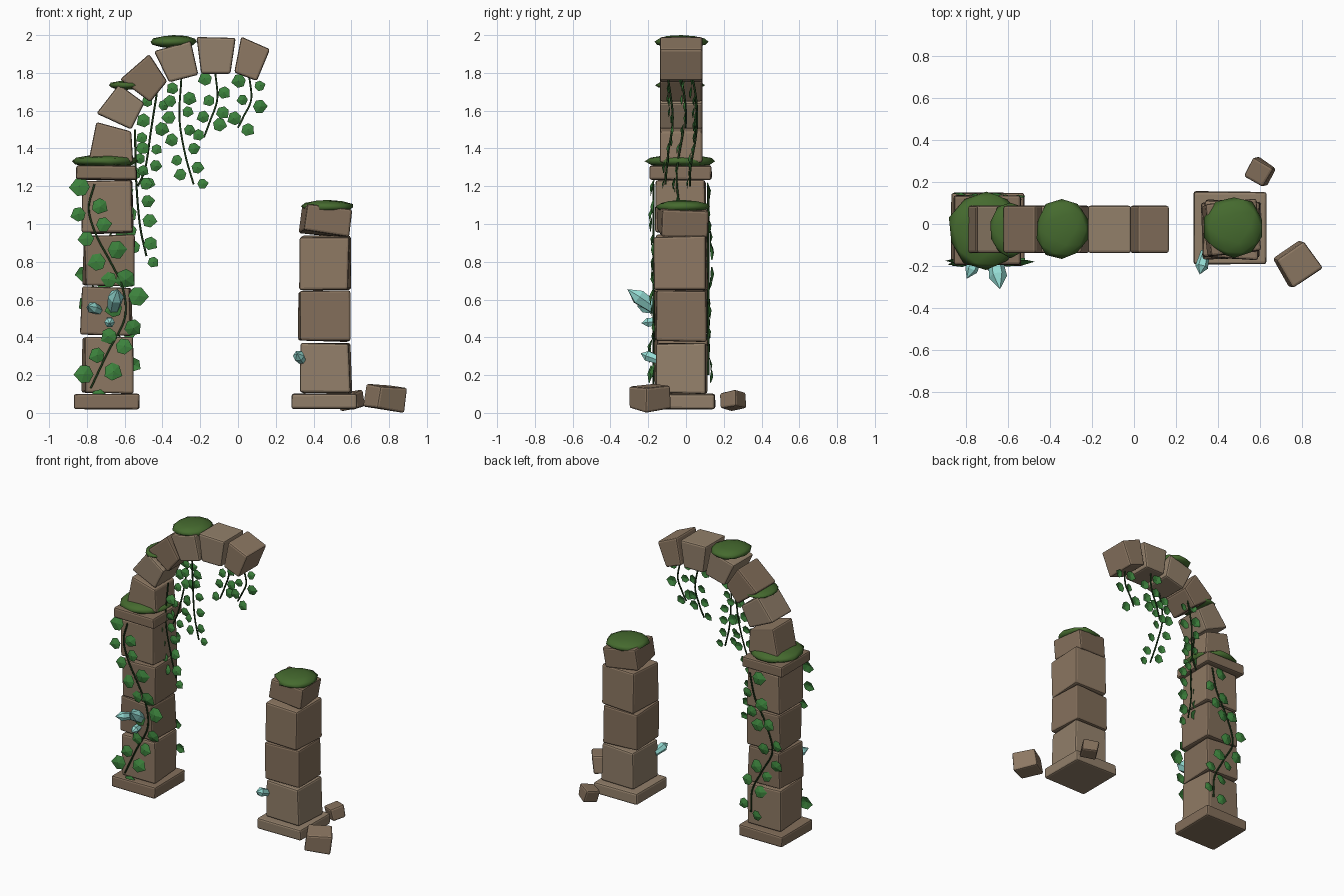
import bpy, bmesh, math, random
from mathutils import Vector, Matrix, Euler

if "Cube" in bpy.data.objects:
    bpy.data.objects.remove(bpy.data.objects["Cube"])

random.seed(4)
YC = -0.027  # shared depth centre of the pillars


def material(name, rgb):
    m = bpy.data.materials.new(name)
    m.diffuse_color = (*rgb, 1)
    m.use_nodes = True
    m.node_tree.nodes["Principled BSDF"].inputs["Base Color"].default_value = m.diffuse_color
    return m


STONE = [material("stone_a", (0.27, 0.19, 0.125)), material("stone_b", (0.23, 0.16, 0.105)),
         material("stone_c", (0.29, 0.215, 0.145))]
MOSS = material("moss", (0.06, 0.145, 0.028))
LEAF = material("leaf", (0.045, 0.22, 0.045))
STEM = material("stem", (0.015, 0.05, 0.012))
CRYSTAL = material("crystal", (0.3, 0.72, 0.66))


def add(name, bm, mat, smooth=False):
    bmesh.ops.recalc_face_normals(bm, faces=bm.faces[:])
    me = bpy.data.meshes.new(name)
    bm.to_mesh(me)
    bm.free()
    me.materials.append(mat)
    for p in me.polygons:
        p.use_smooth = smooth
    ob = bpy.data.objects.new(name, me)
    bpy.context.collection.objects.link(ob)
    return ob


def chip_edges(ob, width=0.012):
    b = ob.modifiers.new("worn_edges", "BEVEL")
    b.width, b.segments = width, 2


def stone(name, centre, size, rot=(0, 0, 0), jitter=0.006):
    bm = bmesh.new()
    bmesh.ops.create_cube(bm, size=1)
    r = Euler([math.radians(a) for a in rot]).to_matrix()
    for v in bm.verts:
        p = Vector(a * b for a, b in zip(v.co, size))
        p += Vector(random.uniform(-jitter, jitter) for _ in range(3))
        v.co = r @ p + Vector(centre)
    chip_edges(add(name, bm, random.choice(STONE)))


def voussoir(name, corners, y0=-0.138, y1=0.087):
    bm = bmesh.new()
    face = bm.faces.new([bm.verts.new((x, y0, z)) for x, z in corners])
    out = bmesh.ops.extrude_face_region(bm, geom=[face])["geom"]
    for v in out:
        if isinstance(v, bmesh.types.BMVert):
            v.co.y = y1
    chip_edges(add(name, bm, random.choice(STONE)))


def moss(name, centre, radii, tilt=0):
    bm = bmesh.new()
    bmesh.ops.create_icosphere(bm, subdivisions=2, radius=1)
    r = Matrix.Rotation(math.radians(tilt), 3, "Y")
    for v in bm.verts:
        k = random.uniform(0.95, 1.05)
        v.co = r @ Vector(a * b * k for a, b in zip(v.co, radii)) + Vector(centre)
    add(name, bm, MOSS, True)


def crystal(name, base, tip, r):
    # six-sided shaft, widening to a shoulder and then a point
    base, tip = Vector(base), Vector(tip)
    axis = tip - base
    q = axis.to_track_quat("Z", "Y")
    bm = bmesh.new()
    rings = [[bm.verts.new(base + axis * t + q @ Vector((r * k * math.cos(i * math.pi / 3),
              r * k * math.sin(i * math.pi / 3), 0))) for i in range(6)] for t, k in ((0, 0.7), (0.68, 1))]
    top = bm.verts.new(tip)
    bm.faces.new(rings[0])
    for i in range(6):
        j = (i + 1) % 6
        bm.faces.new((rings[0][i], rings[0][j], rings[1][j], rings[1][i]))
        bm.faces.new((rings[1][i], rings[1][j], top))
    add(name, bm, CRYSTAL)


def smooth_path(pts, n=8):
    # Catmull-Rom through the control points
    p = [Vector(a) for a in pts]
    p = [2 * p[0] - p[1]] + p + [2 * p[-1] - p[-2]]
    out = []
    for a, b, c, d in zip(p, p[1:], p[2:], p[3:]):
        for i in range(n):
            t = i / n
            out.append(0.5 * (2 * b + (c - a) * t + (2 * a - 5 * b + 4 * c - d) * t * t
                              + (3 * b - a - 3 * c + d) * t ** 3))
    return out + [p[-2]]


OUTLINE = [(0, 0), (0.2, 0.4), (0.6, 0.45), (1, 0.05), (0.65, -0.43), (0.22, -0.42)]


def vine(name, pts, size, spacing, normal=-1):
    path = smooth_path(pts)
    # stem
    cu = bpy.data.curves.new(name + "_stem", "CURVE")
    cu.dimensions = "3D"
    cu.bevel_depth, cu.bevel_resolution = 0.0055, 1
    sp = cu.splines.new("POLY")
    sp.points.add(len(path) - 1)
    for s, p in zip(sp.points, path):
        s.co = (*p, 1)
    cu.materials.append(STEM)
    bpy.context.collection.objects.link(bpy.data.objects.new(name + "_stem", cu))
    # leaves alternate left and right along the stem
    bm = bmesh.new()
    side, run = 1, spacing * 0.8
    for a, b in zip(path, path[1:]):
        run += (b - a).length
        if run < spacing:
            continue
        run -= spacing
        side = -side
        s = size * random.uniform(0.85, 1.15)
        ang = math.radians(random.uniform(-50, 15))
        u = Vector((side * math.cos(ang), random.uniform(-0.2, 0.2), math.sin(ang))).normalized()
        n = Vector((random.uniform(-0.15, 0.15), normal, random.uniform(-0.1, 0.25)))
        v = n.cross(u).normalized()
        n = u.cross(v) if u.cross(v).y * normal > 0 else v.cross(u)
        o = b + u * 0.02 + n * 0.008
        rim = [bm.verts.new(o + (u * x + v * y) * s) for x, y in OUTLINE]
        mid = bm.verts.new(o + u * s * 0.5 + n * s * 0.14)
        for i in range(6):
            bm.faces.new((rim[i], rim[(i + 1) % 6], mid))
    add(name + "_leaves", bm, LEAF)


# plinths
stone("left_plinth", (-0.695, -0.025, 0.06), (0.345, 0.345, 0.08), jitter=0.003)
stone("right_plinth", (0.457, -0.018, 0.06), (0.345, 0.345, 0.08), jitter=0.003)

# pillar blocks: centre x, bottom, top, twist
for i, (x, z0, z1, tw) in enumerate([(-0.688, 0.105, 0.4, 2), (-0.694, 0.41, 0.665, -3),
                                     (-0.685, 0.675, 0.94, 2), (-0.69, 0.95, 1.23, -2)]):
    stone(f"left_block_{i + 1}", (x, YC, (z0 + z1) / 2), (0.262, 0.268, z1 - z0), (0, 0, tw))
for i, (x, z0, z1, tw) in enumerate([(0.464, 0.105, 0.37, -2), (0.456, 0.38, 0.645, 2),
                                     (0.46, 0.652, 0.935, -3)]):
    stone(f"right_block_{i + 1}", (x, YC, (z0 + z1) / 2), (0.262, 0.268, z1 - z0), (0, 0, tw))
stone("right_broken_top", (0.465, -0.02, 1.018), (0.25, 0.25, 0.145), (-3, 7, 6))
stone("capital", (-0.697, -0.03, 1.272), (0.32, 0.33, 0.075), jitter=0.003)

# broken arch of wedge stones
for i, c in enumerate([
        [(-0.79, 1.34), (-0.75, 1.54), (-0.565, 1.49), (-0.555, 1.325)],
        [(-0.75, 1.585), (-0.63, 1.74), (-0.495, 1.64), (-0.565, 1.5)],
        [(-0.625, 1.765), (-0.47, 1.9), (-0.375, 1.755), (-0.465, 1.645)],
        [(-0.445, 1.915), (-0.25, 1.97), (-0.21, 1.79), (-0.365, 1.75)],
        [(-0.22, 1.99), (-0.012, 1.985), (-0.04, 1.795), (-0.195, 1.795)],
        [(0.017, 1.992), (0.17, 1.925), (0.1, 1.757), (-0.02, 1.802)]]):
    voussoir(f"arch_stone_{i + 1}", c)

# fallen rubble
stone("rubble_large", (0.775, -0.19, 0.08), (0.165, 0.16, 0.125), (5, 6, 33))
stone("rubble_small", (0.598, 0.248, 0.066), (0.11, 0.105, 0.085), (10, -8, -32))

# moss cushions
moss("capital_moss", (-0.703, -0.03, 1.332), (0.178, 0.188, 0.037))
moss("arch_moss_low", (-0.587, -0.03, 1.735), (0.1, 0.132, 0.025))
moss("arch_moss_top", (-0.343, -0.025, 1.965), (0.126, 0.146, 0.035))
moss("right_moss", (0.475, -0.017, 1.092), (0.143, 0.145, 0.035), 1)

# crystals
crystal("crystal_large", (-0.665, -0.13, 0.53), (-0.637, -0.31, 0.655), 0.043)
crystal("crystal_side", (-0.73, -0.13, 0.54), (-0.795, -0.26, 0.567), 0.031)
crystal("crystal_small", (-0.68, -0.13, 0.488), (-0.68, -0.237, 0.475), 0.028)
crystal("crystal_right", (0.34, -0.13, 0.275), (0.312, -0.24, 0.315), 0.031)

# climbing vines on the front and back of the left pillar
vine("front_vine", [(x, -0.172, z) for x, z in [(-0.76, 1.21), (-0.79, 1.08), (-0.75, 0.94), (-0.67, 0.79),
     (-0.61, 0.66), (-0.6, 0.5), (-0.69, 0.32), (-0.78, 0.13)]], 0.098, 0.067)
vine("back_vine", [(x, 0.118, z) for x, z in [(-0.59, 1.2), (-0.63, 1.03), (-0.72, 0.86), (-0.77, 0.68),
     (-0.69, 0.52), (-0.61, 0.36), (-0.6, 0.2)]], 0.09, 0.075, 1)

# vines hanging under the arch
for i, (y, pts) in enumerate([
        (-0.03, [(-0.545, 1.5), (-0.54, 1.25), (-0.52, 1.0), (-0.485, 0.83)]),
        (0.04, [(-0.43, 1.69), (-0.46, 1.5), (-0.49, 1.3), (-0.53, 1.2)]),
        (-0.09, [(-0.3, 1.77), (-0.31, 1.56), (-0.28, 1.37), (-0.235, 1.21)]),
        (0.04, [(-0.12, 1.8), (-0.11, 1.66), (-0.15, 1.54), (-0.18, 1.46)]),
        (-0.02, [(0.06, 1.78), (0.07, 1.66), (0.03, 1.57), (0.0, 1.51)])]):
    vine(f"hanging_vine_{i + 1}", [(x, y + 0.02 * math.sin(9 * z), z) for x, z in pts], 0.07, 0.05)
